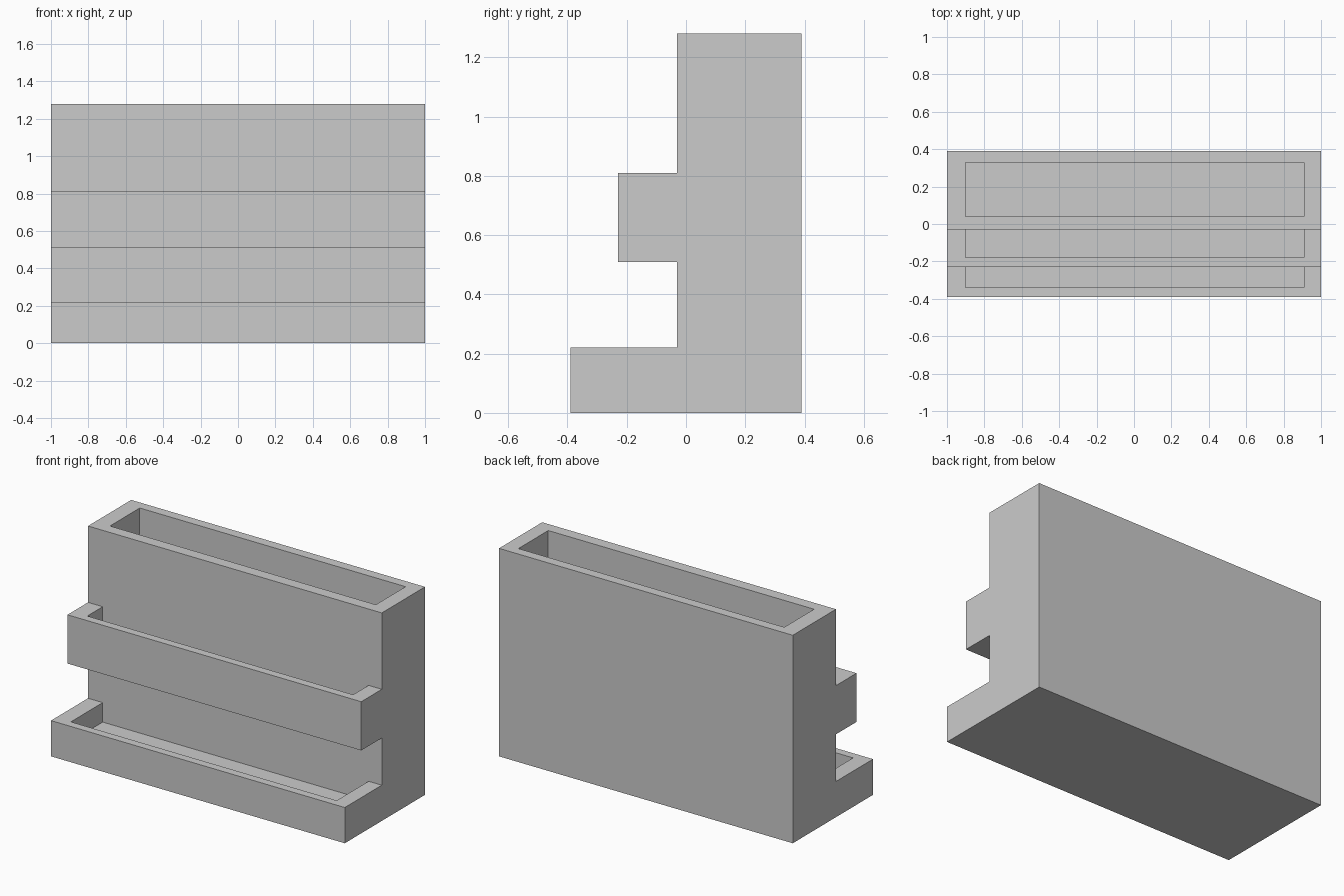
import bpy
import bmesh

if "Cube" in bpy.data.objects:
    bpy.data.objects.remove(bpy.data.objects["Cube"])


def prism(name, profile, x0, x1):
    """Extrude a closed (y, z) profile along x from x0 to x1."""
    bm = bmesh.new()
    face = bm.faces.new([bm.verts.new((x0, y, z)) for y, z in profile])
    ext = bmesh.ops.extrude_face_region(bm, geom=[face])
    verts = [g for g in ext["geom"] if isinstance(g, bmesh.types.BMVert)]
    bmesh.ops.translate(bm, verts=verts, vec=(x1 - x0, 0, 0))
    bmesh.ops.recalc_face_normals(bm, faces=bm.faces[:])
    mesh = bpy.data.meshes.new(name)
    bm.to_mesh(mesh)
    bm.free()
    obj = bpy.data.objects.new(name, mesh)
    bpy.context.collection.objects.link(obj)
    return obj


BACK, WALL, MID, FRONT = 0.39, -0.03, -0.23, -0.39
TOP = 1.28

# Stepped body: tall rear bin with two trays on its front
body = prism("holder_body", [
    (FRONT, 0), (BACK, 0), (BACK, TOP), (WALL, TOP),
    (WALL, 0.81), (MID, 0.81), (MID, 0.51), (WALL, 0.51),
    (WALL, 0.22), (FRONT, 0.22)], -1.0, 1.0)

# Pockets: name, front y, back y, floor z, rim z
pockets = [
    ("rear_bin_pocket", 0.04, 0.33, 0.10, TOP),
    ("middle_tray_pocket", -0.18, WALL, 0.61, 0.81),
    ("bottom_tray_pocket", -0.34, WALL, 0.10, 0.22),
]
for name, y0, y1, floor, rim in pockets:
    top = rim + 0.1
    cutter = prism(name + "_cutter",
                   [(y0, floor), (y1, floor), (y1, top), (y0, top)], -0.90, 0.91)
    cutter.hide_render = True
    cutter.display_type = 'WIRE'
    mod = body.modifiers.new(name, 'BOOLEAN')
    mod.operation = 'DIFFERENCE'
    mod.solver = 'EXACT'
    mod.object = cutter
